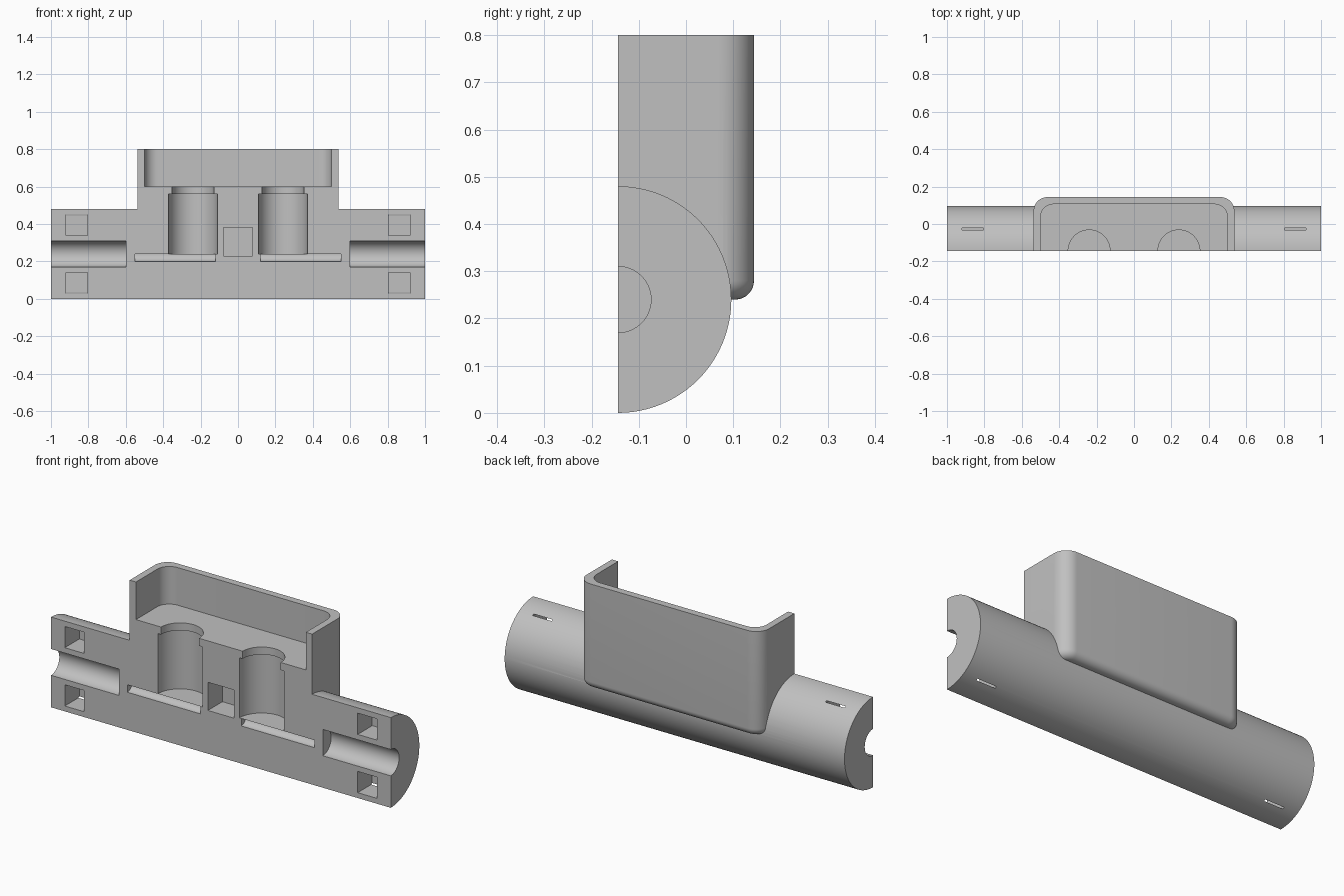
import bpy, bmesh
from mathutils import Matrix, Vector

if "Cube" in bpy.data.objects:
    bpy.data.objects.remove(bpy.data.objects["Cube"])

SPLIT = -0.144   # plane on which the housing is cut in half
AXIS = 0.24      # height of the barrel axis


def make(name, bm):
    bmesh.ops.recalc_face_normals(bm, faces=bm.faces)
    mesh = bpy.data.meshes.new(name)
    bm.to_mesh(mesh)
    bm.free()
    ob = bpy.data.objects.new(name, mesh)
    bpy.context.collection.objects.link(ob)
    return ob


def cylinder(name, radius, start, end, axis="Z", x=0.0, lower_half=False):
    """Cylinder on the split plane, lying along X or standing along Z."""
    bm = bmesh.new()
    bmesh.ops.create_cone(bm, cap_ends=True, segments=96, radius1=radius,
                          radius2=radius, depth=end - start)
    mid = (start + end) / 2
    if axis == "X":
        bm.transform(Matrix.Translation((mid, SPLIT, AXIS))
                     @ Matrix.Rotation(1.5707963, 4, "Y"))
    else:
        bm.transform(Matrix.Translation((x, SPLIT, mid)))
    if lower_half:
        bmesh.ops.bisect_plane(bm, geom=bm.verts[:] + bm.edges[:] + bm.faces[:],
                               plane_co=(0, 0, AXIS), plane_no=(0, 0, 1),
                               clear_outer=True)
        bmesh.ops.holes_fill(bm, edges=[e for e in bm.edges if e.is_boundary])
    return make(name, bm)


def block(name, size, centre, corner=0.0, bottom=0.0):
    """Box with optional rounding of its upright and bottom edges."""
    bm = bmesh.new()
    bmesh.ops.create_cube(bm, size=1)
    bm.transform(Matrix.Translation(centre) @ Matrix.Diagonal(Vector(size)).to_4x4())
    if corner:
        upright = [e for e in bm.edges
                   if abs(e.verts[0].co.z - e.verts[1].co.z) > size[2] / 2]
        bmesh.ops.bevel(bm, geom=upright, offset=corner, segments=12,
                        profile=0.5, affect="EDGES")
    if bottom:
        low = centre[2] - size[2] / 2 + 0.001
        rim = [e for e in bm.edges if all(v.co.z < low for v in e.verts)]
        bmesh.ops.bevel(bm, geom=rim, offset=bottom, segments=8,
                        profile=0.5, affect="EDGES")
    return make(name, bm)


def combine(target, tool, operation="DIFFERENCE"):
    mod = target.modifiers.new(tool.name, "BOOLEAN")
    mod.operation, mod.solver, mod.object = operation, "EXACT", tool
    bpy.context.view_layer.objects.active = target
    bpy.ops.object.modifier_apply(modifier=mod.name)
    bpy.data.objects.remove(tool)


# Barrel with the rounded reservoir box rising from it
housing = cylinder("housing", 0.24, -1, 1, "X")
combine(housing, block("reservoir", (1.074, 0.576, 0.56), (0, SPLIT, 0.52),
                       0.075, 0.04), "UNION")

# Open tray in the top of the reservoir
combine(housing, block("tray", (1.0, 0.5, 0.4), (0, SPLIT, 0.8), 0.07))

for side in (-1, 1):
    # Upright well with a narrower neck opening into the tray
    combine(housing, cylinder("well", 0.131, AXIS, 0.56, x=side * 0.24))
    combine(housing, cylinder("neck", 0.112, 0.5, 0.65, x=side * 0.24))
    # End bore, stepped passage and half-round channel under the well
    for name, radius, inner, outer, half in (
            ("bore", 0.07, 0.6, 1.1, False),
            ("passage", 0.04, 0.505, 0.65, False),
            ("channel", 0.04, 0.12, 0.55, True)):
        low, high = sorted((side * inner, side * outer))
        combine(housing, cylinder(name, radius, low, high, "X", lower_half=half))
    # Square joining sockets at the ends
    for level in (-0.155, 0.155):
        combine(housing, block("socket", (0.113, 0.244, 0.113),
                               (side * 0.862, SPLIT, AXIS + level)))

# Square joining socket between the wells
combine(housing, block("middle_socket", (0.153, 0.244, 0.15), (0, SPLIT, 0.305)))

# Remove the front half
combine(housing, block("front_half", (3, 1, 3), (0, SPLIT - 0.5, 0.5)))

# Single grey finish
grey = bpy.data.materials.new("plain grey")
grey.use_nodes = True
colour = (0.53, 0.53, 0.53, 1)
grey.diffuse_color = colour
grey.node_tree.nodes["Principled BSDF"].inputs["Base Color"].default_value = colour
housing.data.materials.clear()
housing.data.materials.append(grey)

bpy.ops.object.select_all(action="DESELECT")
housing.select_set(True)
bpy.context.view_layer.objects.active = housing
bpy.ops.object.shade_smooth_by_angle(angle=0.5)
